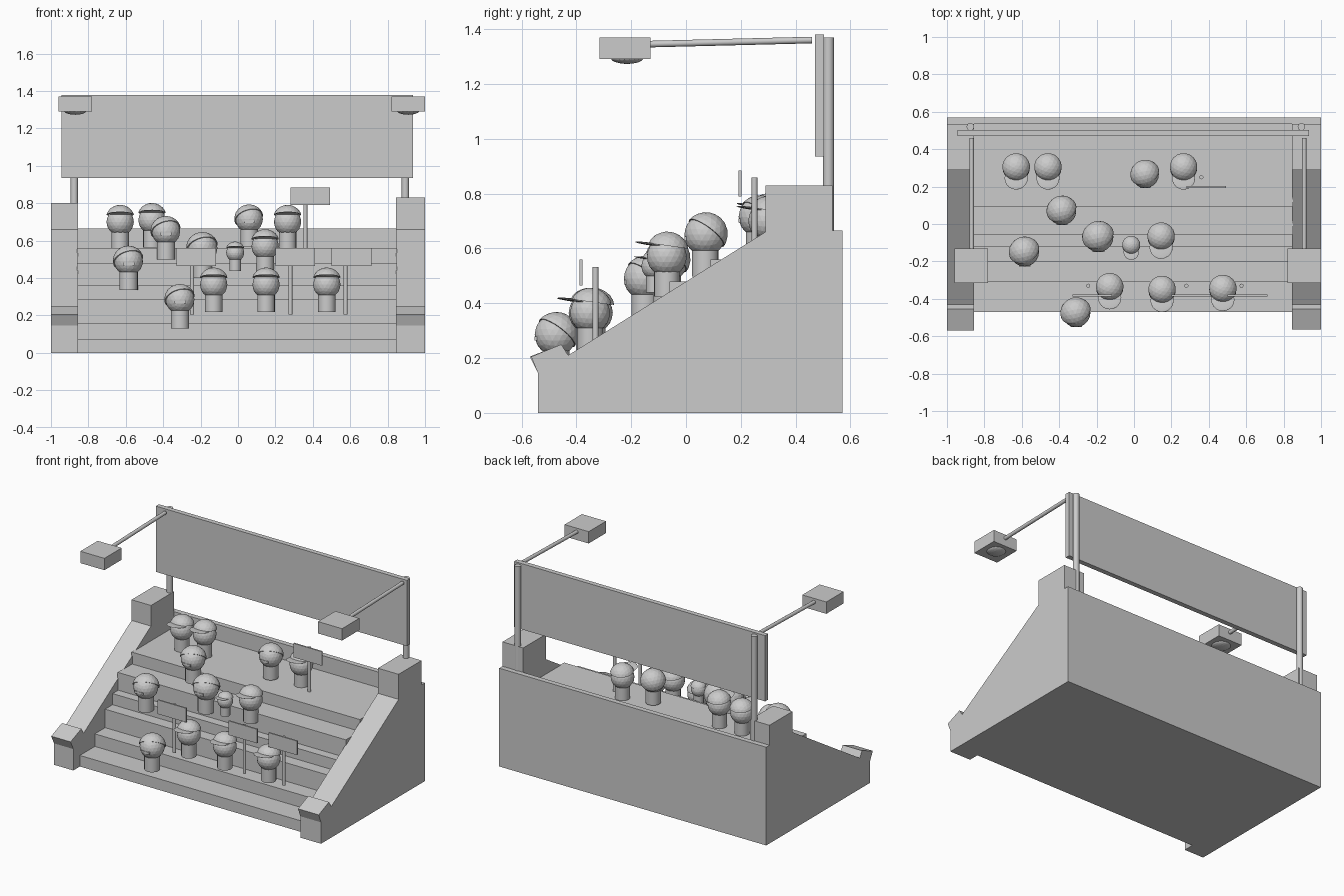
import bpy
import bmesh
import math
from mathutils import Vector, Matrix

cube = bpy.data.objects.get("Cube")
if cube:
    bpy.data.objects.remove(cube, do_unlink=True)

grey = bpy.data.materials.new("plain grey")
grey.use_nodes = True
tone = (0.6, 0.6, 0.6, 1)
grey.diffuse_color = tone
grey.node_tree.nodes["Principled BSDF"].inputs["Base Color"].default_value = tone


def finish(bm, name, smooth=False):
    bmesh.ops.recalc_face_normals(bm, faces=bm.faces)
    mesh = bpy.data.meshes.new(name)
    bm.to_mesh(mesh)
    bm.free()
    mesh.materials.append(grey)
    ob = bpy.data.objects.new(name, mesh)
    bpy.context.collection.objects.link(ob)
    if smooth:
        bpy.ops.object.select_all(action='DESELECT')
        ob.select_set(True)
        bpy.context.view_layer.objects.active = ob
        bpy.ops.object.shade_smooth_by_angle(angle=math.radians(40))
    return ob


def box(name, x0, x1, y0, y1, z0, z1):
    bm = bmesh.new()
    size = Matrix.Diagonal((x1 - x0, y1 - y0, z1 - z0, 1))
    mid = Matrix.Translation(((x0 + x1) / 2, (y0 + y1) / 2, (z0 + z1) / 2))
    bmesh.ops.create_cube(bm, size=1, matrix=mid @ size)
    return finish(bm, name)


def rod(name, a, b, r, segments=16):
    a, b = Vector(a), Vector(b)
    d = b - a
    m = Matrix.Translation((a + b) / 2) @ d.to_track_quat('Z', 'Y').to_matrix().to_4x4()
    bm = bmesh.new()
    bmesh.ops.create_cone(bm, cap_ends=True, segments=segments, radius1=r, radius2=r,
                          depth=d.length, matrix=m)
    return finish(bm, name, True)


def extrude_x(name, profile, x0, x1):
    """Extrude a (y, z) outline along x."""
    bm = bmesh.new()
    face = bm.faces.new([bm.verts.new((x0, y, z)) for y, z in profile])
    new = bmesh.ops.extrude_face_region(bm, geom=[face])["geom"]
    bmesh.ops.translate(bm, vec=(x1 - x0, 0, 0),
                        verts=[v for v in new if isinstance(v, bmesh.types.BMVert)])
    return finish(bm, name)


def ball(name, centre, scale, cut=None, rot=None):
    """Faceted ball; cut = (height, keep above) slices it before turning."""
    bm = bmesh.new()
    bmesh.ops.create_icosphere(bm, subdivisions=3, radius=1)
    if cut is not None:
        geom = bm.verts[:] + bm.edges[:] + bm.faces[:]
        res = bmesh.ops.bisect_plane(bm, geom=geom, plane_co=(0, 0, cut),
                                     plane_no=(0, 0, 1), clear_inner=True)
        rim = [e for e in res["geom_cut"] if isinstance(e, bmesh.types.BMEdge)]
        bmesh.ops.edgeloop_fill(bm, edges=rim)
    m = Matrix.Translation(centre) @ (rot or Matrix()) @ Matrix.Diagonal((*scale, 1))
    bmesh.ops.transform(bm, matrix=m, verts=bm.verts)
    return finish(bm, name)


# Stepped terrace and back wall
steps = [(-0.47, 0.075), (-0.31, 0.16), (-0.20, 0.285), (-0.12, 0.36),
         (-0.06, 0.48), (0.09, 0.56)]
outline, z = [], 0
for y, top in steps:
    outline += [(y, z), (y, top)]
    z = top
outline += [(0.535, 0.56), (0.535, 0.665), (0.57, 0.665), (0.57, 0)]
extrude_x("terrace", outline, -0.86, 0.85)

# Sloped side walls with a rear tower and a tilted front cap
for side, x0, x1, top, front in (("right", -1, -0.855, 0.80, -0.57),
                                 ("left", 0.845, 1, 0.83, -0.565)):
    wall = [(-0.54, 0), (0.57, 0), (0.57, 0.665), (0.535, 0.665), (0.535, top),
            (0.29, top), (0.29, 0.66), (-0.43, 0.21), (-0.455, 0.25),
            (front, 0.205), (-0.54, 0.145)]
    extrude_x(side + "_side_wall", wall, x0, x1)

# Billboard, its posts and the lamp arms
box("billboard", -0.945, 0.935, 0.47, 0.503, 0.935, 1.38)
for side, px, ax, lx in (("right", -0.875, -0.868, -0.87), ("left", 0.895, 0.91, 0.91)):
    rod(side + "_post", (px, 0.52, 0.6), (px, 0.52, 1.37), 0.02)
    rod(side + "_lamp_arm", (ax, 0.46, 1.36), (ax, -0.14, 1.345), 0.012)
    box(side + "_lamp", lx - 0.09, lx + 0.09, -0.315, -0.13, 1.29, 1.37)
    ball(side + "_lamp_bulb", (lx, -0.215, 1.295), (0.06, 0.06, 0.022))

# Hand-held placards
for i, (x0, px, stick_y, z0) in enumerate([(-0.33, -0.245, -0.33, 0.465),
                                           (0.20, 0.28, -0.33, 0.465),
                                           (0.50, 0.575, -0.33, 0.465),
                                           (0.28, 0.36, 0.25, 0.79)]):
    box(f"placard_{i}", x0, x0 + 0.213, stick_y - 0.058, stick_y - 0.048, z0, z0 + 0.095)
    rod(f"placard_stick_{i}", (px, stick_y, z0 - 0.26), (px, stick_y, z0 + 0.068), 0.011, 10)


def spectator(i, x, y, z, r, style):
    c = Vector((x, y, z))
    ball(f"head_{i}", c, (r, r, r))
    rod(f"body_{i}", c - Vector((0, 0, 2 * r)), c - Vector((0, 0, 0.5 * r)), 0.64 * r, 20)
    if style == "cap":
        # Dome with a forward peak
        ball(f"cap_{i}", c + Vector((0, 0.05 * r, 0.3 * r)), (1.04 * r, 1.04 * r, 0.95 * r),
             0.25, Matrix.Rotation(math.radians(-8), 4, 'X'))
        peak = ball(f"cap_peak_{i}", c + Vector((0, -0.75 * r, 0.62 * r)),
                    (0.85 * r, 0.85 * r, 0.07 * r), None,
                    Matrix.Rotation(math.radians(-8), 4, 'X'))
    else:
        # Hair shell tipped backwards, and a small mouth
        ball(f"hair_{i}", c, (1.1 * r, 1.06 * r, 1.1 * r), 0.1,
             Matrix.Rotation(math.radians(25), 4, 'Z')
             @ Matrix.Rotation(math.radians(-40), 4, 'X'))
        box(f"mouth_{i}", x - 0.4 * r, x + 0.4 * r, y - 1.0 * r, y - 0.9 * r,
            z - 0.28 * r, z - 0.08 * r)


crowd = [
    (-0.63, 0.30, 0.70, 0.073, "cap"), (-0.46, 0.30, 0.71, 0.073, "cap"),
    (-0.385, 0.07, 0.65, 0.076, "hair"), (0.06, 0.265, 0.715, 0.073, "hair"),
    (0.265, 0.30, 0.70, 0.073, "cap"), (-0.19, -0.07, 0.56, 0.08, "hair"),
    (-0.015, -0.115, 0.535, 0.048, "cap"), (0.145, -0.07, 0.57, 0.073, "cap"),
    (-0.585, -0.15, 0.49, 0.077, "hair"), (-0.13, -0.34, 0.365, 0.073, "cap"),
    (0.15, -0.355, 0.365, 0.073, "cap"), (0.475, -0.35, 0.365, 0.073, "cap"),
    (-0.31, -0.475, 0.285, 0.077, "hair"),
]
for i, person in enumerate(crowd):
    spectator(i, *person)
